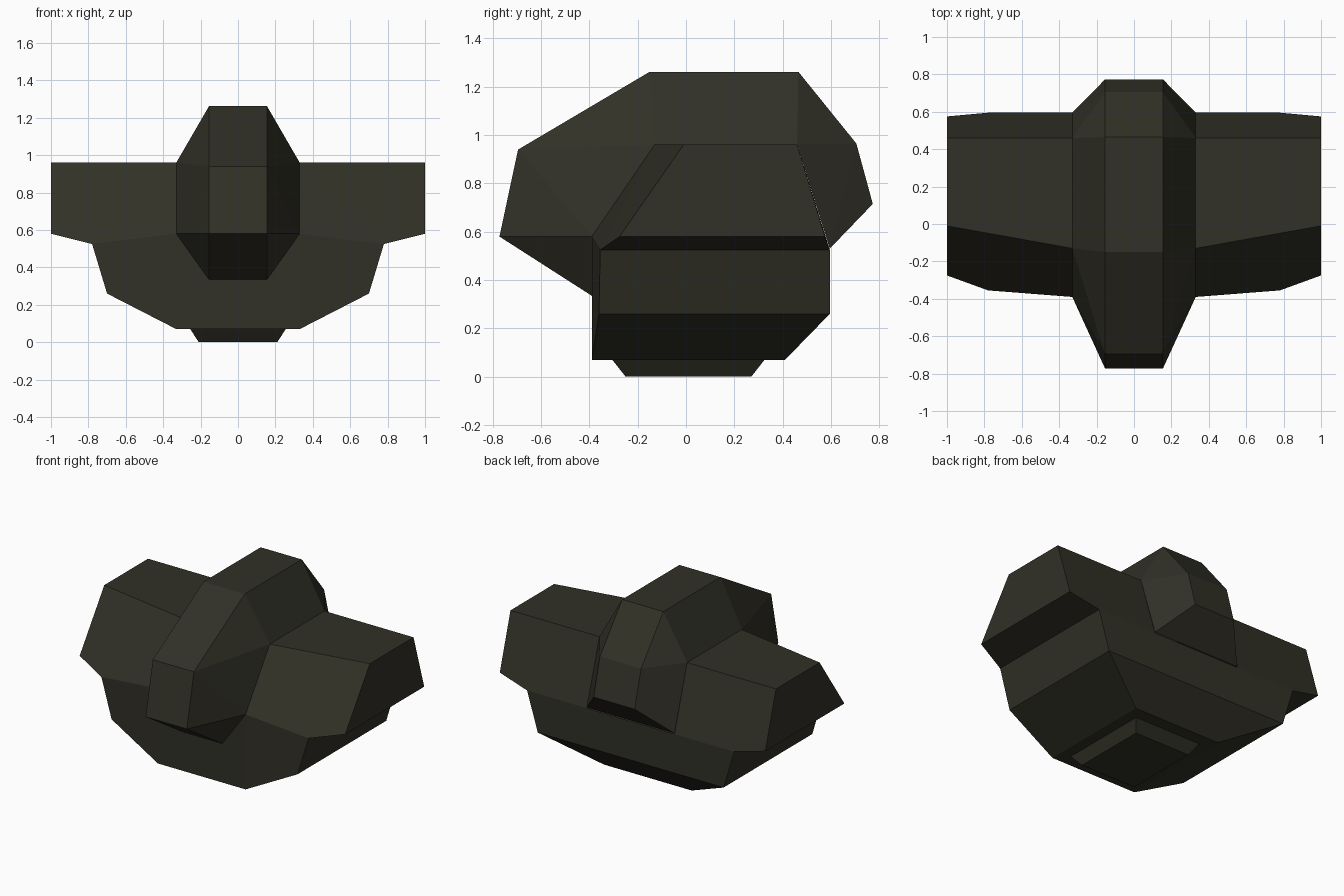
import bpy, bmesh, math

if "Cube" in bpy.data.objects:
    bpy.data.objects.remove(bpy.data.objects["Cube"])

paint = bpy.data.materials.new("dark_olive")
paint.diffuse_color = (0.031, 0.030, 0.020, 1)
paint.use_nodes = True
paint.node_tree.nodes["Principled BSDF"].inputs["Base Color"].default_value = paint.diffuse_color


def hull(name, half_points, hidden=None, cuts=()):
    """Convex faceted part from right-hand points mirrored in x; drops hidden inner faces."""
    bm = bmesh.new()
    for x, y, z in half_points:
        for s in (-1, 1):
            bm.verts.new((s * x, y, z))
    bmesh.ops.convex_hull(bm, input=bm.verts[:])
    loose = [v for v in bm.verts if not v.link_faces]
    bmesh.ops.delete(bm, geom=loose, context='VERTS')
    bmesh.ops.recalc_face_normals(bm, faces=bm.faces[:])
    bmesh.ops.dissolve_limit(bm, angle_limit=math.radians(1),
                             verts=bm.verts[:], edges=bm.edges[:])
    for x in cuts:
        bmesh.ops.bisect_plane(bm, geom=bm.verts[:] + bm.edges[:] + bm.faces[:],
                               dist=1e-4, plane_co=(x, 0, 0), plane_no=(1, 0, 0))
    bm.normal_update()
    if hidden:
        inner = [f for f in bm.faces if hidden(f)]
        bmesh.ops.delete(bm, geom=inner, context='FACES')
    me = bpy.data.meshes.new(name)
    bm.to_mesh(me)
    bm.free()
    me.materials.append(paint)
    ob = bpy.data.objects.new(name, me)
    bpy.context.collection.objects.link(ob)
    return ob


def at(x, profile):
    return [(x, y, z) for y, z in profile]


# Wide upper block with slanted front and back
hull("upper_block",
     at(1.0, [(-.275, .58), (-.01, .96), (.46, .96), (.575, .58)])
     + at(.33, [(-.39, .525), (-.39, .58), (-.13, .96), (.46, .96), (.595, .525)])
     + at(.78, [(-.355, .525), (.595, .525)]),
     hidden=lambda f: all(abs(v.co.z - .525) < .003 for v in f.verts)
     or (abs(f.calc_center_median().x) < .32 and f.calc_center_median().z > .6),
     cuts=(-.33, .33))

# Tapering lower block
hull("lower_block",
     at(.78, [(-.355, .525), (.595, .525)])
     + at(.70, [(-.36, .26), (.595, .26)])
     + at(.33, [(-.39, .525), (-.39, .07), (.41, .07), (.595, .26), (.595, .525)]),
     hidden=lambda f: all(abs(v.co.z - .525) < .003 for v in f.verts))


# Central bevelled ridge running front to back
def ridge_hidden(f):
    ys = [v.co.y for v in f.verts]
    return (max(ys) - min(ys) > .9 and f.normal.z < -.1) or \
        all(abs(abs(v.co.x) - .33) < .003 for v in f.verts) and abs(f.normal.x) > .9


hull("centre_ridge",
     at(.155, [(-.39, .335), (-.772, .58), (-.695, .94), (-.15, 1.262),
               (.465, 1.262), (.705, .965), (.773, .715)])
     + at(.33, [(-.39, .58), (-.13, .96), (.46, .96), (.595, .53)]),
     hidden=ridge_hidden)

# Small foot plate underneath
hull("foot_plate",
     at(.255, [(-.305, .07), (.325, .07)]) + at(.21, [(-.25, 0), (.27, 0)]),
     hidden=lambda f: f.normal.z > .9)
